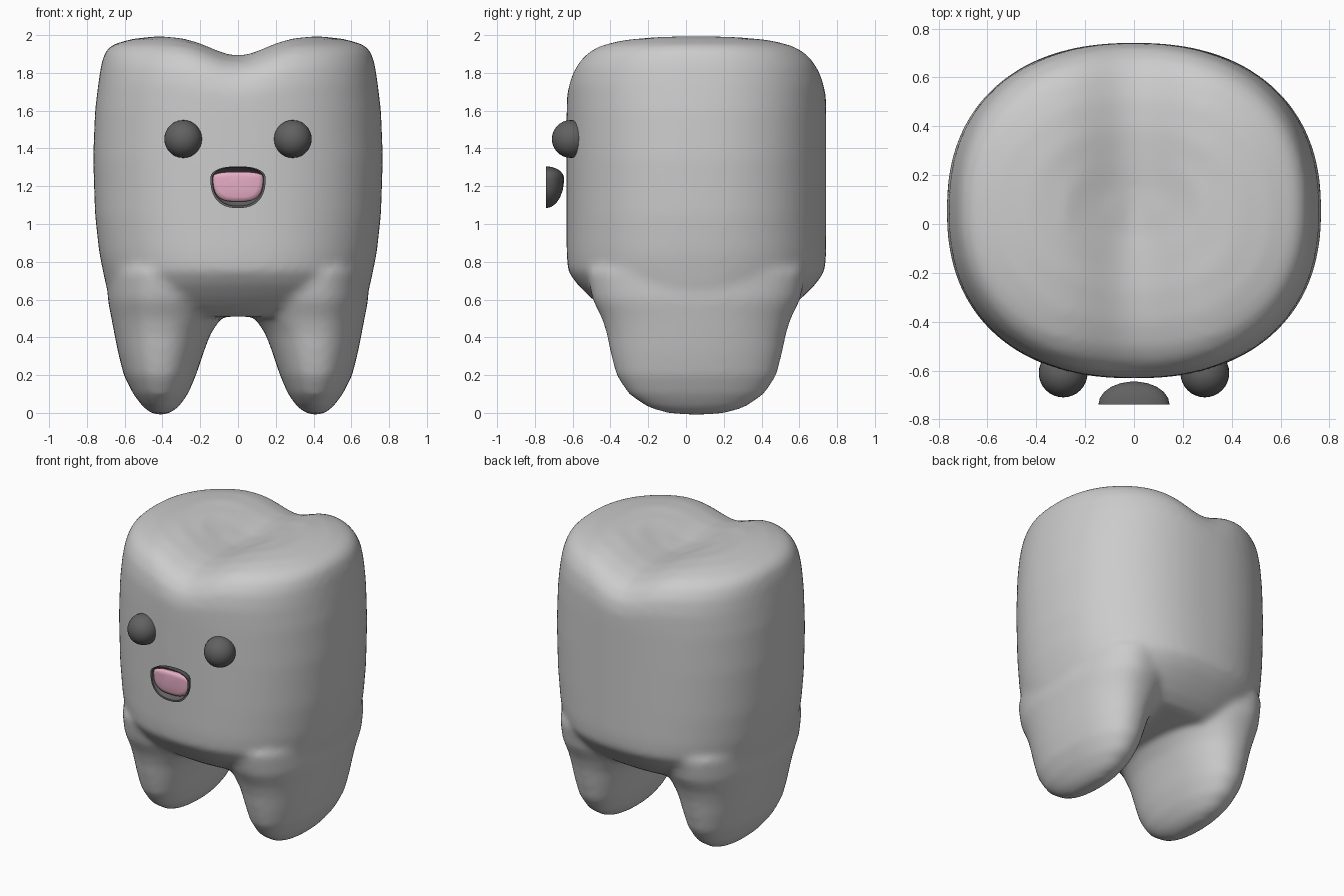
import bpy, bmesh, math
from mathutils import Vector

cube = bpy.data.objects.get("Cube")
if cube:
    bpy.data.objects.remove(cube, do_unlink=True)


def material(name, color):
    m = bpy.data.materials.new(name)
    m.use_nodes = True
    m.diffuse_color = (*color, 1)
    m.node_tree.nodes["Principled BSDF"].inputs["Base Color"].default_value = (*color, 1)
    return m


ENAMEL = material("enamel grey white", (0.6, 0.6, 0.6))
DARK = material("dark grey", (0.12, 0.12, 0.12))
PINK = material("tongue pink", (0.8, 0.42, 0.56))


def outline(left, right, low, high, n, count):
    """Rounded closed curve with a separate reach in each of four directions."""
    points = []
    for i in range(count):
        a = 2 * math.pi * i / count
        c, s = math.cos(a), math.sin(a)
        u = math.copysign(abs(c) ** (2 / n), c) * (right if c > 0 else left)
        v = math.copysign(abs(s) ** (2 / n), s) * (high if s > 0 else low)
        points.append((u, v))
    return points


def loft(bm, rings):
    """Skin a stack of rings and close both ends."""
    loops = [[bm.verts.new(p) for p in ring] for ring in rings]
    for a, b in zip(loops, loops[1:]):
        for i in range(len(a)):
            j = (i + 1) % len(a)
            bm.faces.new((a[i], a[j], b[j], b[i]))
    bm.faces.new(loops[0][::-1])
    bm.faces.new(loops[-1])


def finish(bm, name, mat):
    bmesh.ops.recalc_face_normals(bm, faces=bm.faces)
    mesh = bpy.data.meshes.new(name)
    bm.to_mesh(mesh)
    bm.free()
    mesh.materials.append(mat)
    for p in mesh.polygons:
        p.use_smooth = True
    ob = bpy.data.objects.new(name, mesh)
    bpy.context.collection.objects.link(ob)
    return ob


# Crown: height, half width, half depth; the top is pressed into a valley
MID_Y = 0.055
CROWN = [(0.51, 0.5, 0.42), (0.56, 0.62, 0.5), (0.62, 0.68, 0.57), (0.68, 0.7, 0.63),
         (0.75, 0.715, 0.68), (0.85, 0.735, 0.687), (1.05, 0.757, 0.687), (1.35, 0.767, 0.687),
         (1.6, 0.757, 0.687), (1.74, 0.74, 0.685), (1.84, 0.725, 0.665), (1.91, 0.705, 0.62),
         (1.95, 0.665, 0.56), (1.98, 0.56, 0.46), (1.998, 0.42, 0.33), (2.004, 0.28, 0.2),
         (2.005, 0.14, 0.1), (2.005, 0.02, 0.02)]


def press(x, y, z):
    w = min(max((z - 1.5) / 0.45, 0), 1)
    w = w * w * (3 - 2 * w)
    valley = 0.095 * math.exp(-(x / 0.2) ** 2)
    dish = 0.035 * math.exp(-(x / 0.25) ** 2 - (y / 0.3) ** 2)
    return Vector((x, y + MID_Y, z - w * (valley + dish)))


bm = bmesh.new()
loft(bm, [[press(x, y, z) for x, y in outline(hx, hx, hy, hy, 2.3, 96)]
          for z, hx, hy in CROWN])

# Roots: height, inner edge, outer edge, half depth
ROOT = [(-0.012, 0.4, 0.42, 0.05), (0.0, 0.36, 0.46, 0.16), (0.03, 0.315, 0.502, 0.26),
        (0.1, 0.265, 0.555, 0.36), (0.2, 0.222, 0.605, 0.425), (0.32, 0.182, 0.635, 0.455),
        (0.42, 0.145, 0.655, 0.475), (0.5, 0.09, 0.67, 0.5), (0.6, 0.05, 0.69, 0.55),
        (0.75, 0.05, 0.69, 0.58)]
for side in (1, -1):
    rings = []
    for z, inner, outer, hy in ROOT:
        shape = outline(0.41 - inner, outer - 0.41, hy, hy, 2.2, 64)
        rings.append([Vector((side * (0.41 + x), y + MID_Y, z)) for x, y in shape])
    loft(bm, rings)

# Fuse the crown and roots into one soft surface
tooth = finish(bm, "tooth_body", ENAMEL)
fuse = tooth.modifiers.new("fuse", "REMESH")
fuse.mode = "VOXEL"
fuse.voxel_size = 0.02
fuse.use_smooth_shade = True
soften = tooth.modifiers.new("soften", "SMOOTH")
soften.factor = 0.5
soften.iterations = 14

# Eyes
for side, name in ((1, "left_eye"), (-1, "right_eye")):
    bm = bmesh.new()
    bmesh.ops.create_uvsphere(bm, u_segments=32, v_segments=16, radius=0.1)
    bmesh.ops.translate(bm, vec=(side * 0.29, -0.61, 1.45), verts=bm.verts)
    finish(bm, name, DARK)


def mouth_ring(y, width, low, high, n=2.4, z=1.24):
    return [Vector((x, y, z + v)) for x, v in outline(width, width, low, high, n, 48)]


# Mouth: hollow bowl with a thin rim, opening forwards
bm = bmesh.new()
steps = [math.radians(a) for a in range(0, 86, 17)]
outer = [(-0.74 + 0.095 * math.sin(a), math.cos(a)) for a in steps]
inner = [(-0.74 + 0.08 * math.sin(a), math.cos(a) * 0.93) for a in steps]
loft(bm, [mouth_ring(y, 0.146 * k, 0.156 * k, 0.065 * k) for y, k in outer[::-1] + inner])
finish(bm, "mouth", DARK)
bpy.context.view_layer.objects.active = bpy.data.objects["mouth"]
bpy.data.objects["mouth"].select_set(True)
bpy.ops.object.shade_smooth_by_angle(angle=math.radians(40))

# Tongue: softly domed pad inside the bowl
bm = bmesh.new()
loft(bm, [mouth_ring(y, 0.136 * k, 0.122 * k, 0.036 * k, 2.8)
          for y, k in ((-0.69, 0.9), (-0.715, 1), (-0.725, 0.97), (-0.731, 0.8), (-0.734, 0.4))])
finish(bm, "tongue", PINK)
